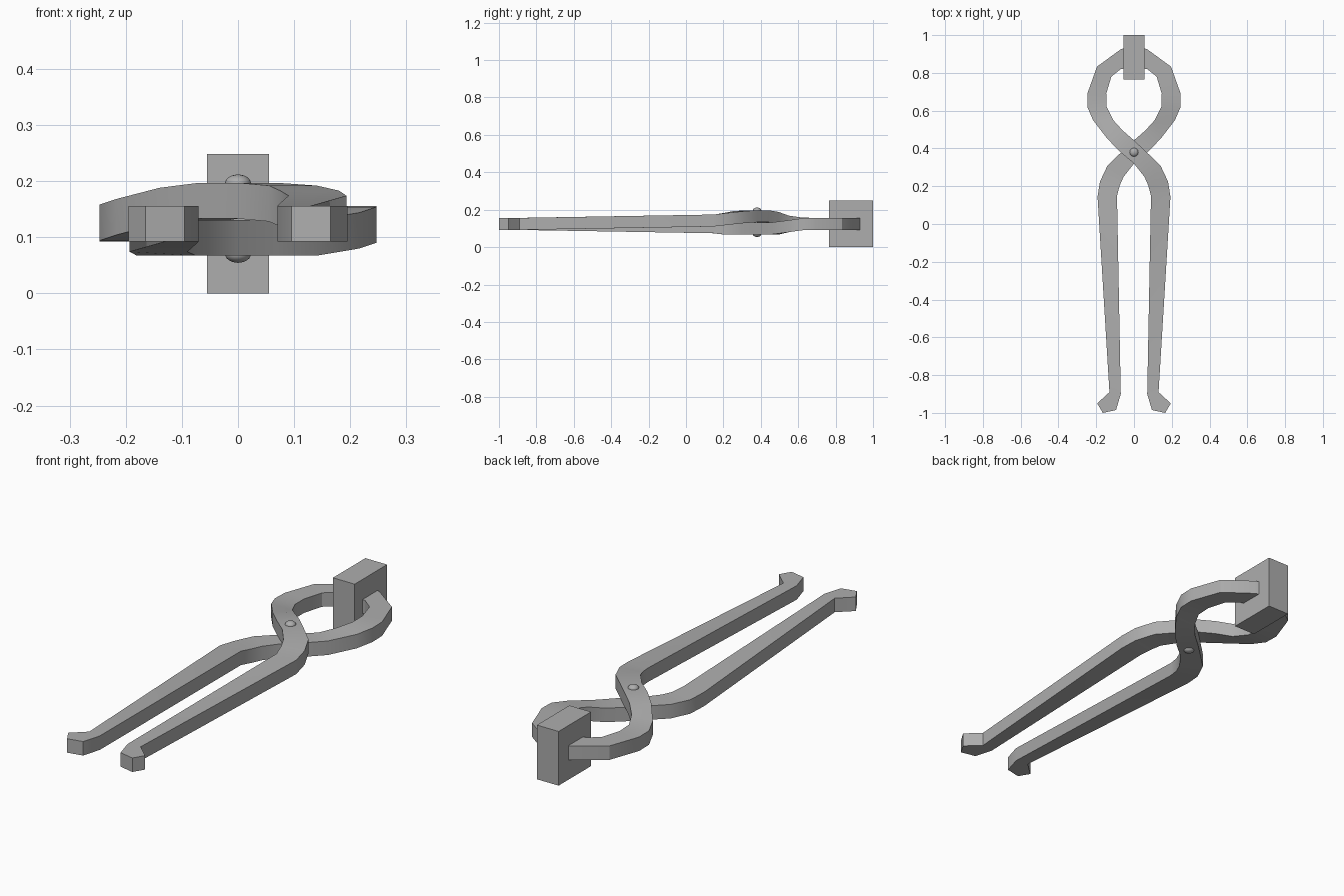
import bpy, bmesh
from mathutils import Matrix

cube = bpy.data.objects.get("Cube")
if cube:
    bpy.data.objects.remove(cube, do_unlink=True)

steel = bpy.data.materials.new("grey steel")
steel.use_nodes = True
GREY = (0.42, 0.42, 0.42, 1)
steel.diffuse_color = GREY
steel.node_tree.nodes["Principled BSDF"].inputs["Base Color"].default_value = GREY

MID = 0.124    # height of the arm ends
HALF = 0.032   # half thickness of an arm

# stations along one arm: outer x, y, inner x, y, rise towards the pivot
STATIONS = [
    (-0.04, 0.935, -0.04, 0.825, 0),
    (-0.07, 0.925, -0.07, 0.82, 0),
    (-0.196, 0.833, -0.12, 0.78, 0),
    (-0.247, 0.69, -0.147, 0.69, 0),
    (-0.247, 0.62, -0.145, 0.62, 0.002),
    (-0.217, 0.55, -0.11, 0.55, 0.012),
    (-0.14, 0.45, -0.06, 0.495, 0.032),
    (-0.069, 0.378, 0, 0.443, 0.041),
    (0, 0.32, 0.069, 0.378, 0.041),
    (0.055, 0.25, 0.14, 0.31, 0.036),
    (0.075, 0.205, 0.18, 0.225, 0.027),
    (0.09, 0.15, 0.193, 0.145, 0.018),
    (0.07, -0.9, 0.13, -0.89, 0),
    (0.095, -0.985, 0.133, -0.893, 0),
    (0.165, -1.0, 0.195, -0.95, 0),
]


def finish(bm, name):
    bmesh.ops.recalc_face_normals(bm, faces=bm.faces)
    mesh = bpy.data.meshes.new(name)
    bm.to_mesh(mesh)
    bm.free()
    mesh.materials.append(steel)
    obj = bpy.data.objects.new(name, mesh)
    bpy.context.collection.objects.link(obj)
    bpy.ops.object.select_all(action="DESELECT")
    obj.select_set(True)
    bpy.context.view_layer.objects.active = obj
    bpy.ops.object.shade_smooth_by_angle(angle=0.5)
    return obj


def arm(name, side):
    """Loft a rectangular bar; side 1 passes over the pivot, -1 passes under."""
    bm = bmesh.new()
    rings = []
    for ox, oy, ix, iy, rise in STATIONS:
        z = MID + (rise if side > 0 else -min(rise, 0.025))
        rings.append([bm.verts.new((side * x, y, z + dz)) for x, y, dz in (
            (ox, oy, -HALF), (ix, iy, -HALF), (ix, iy, HALF), (ox, oy, HALF))])
    for a, b in zip(rings, rings[1:]):
        for i in range(4):
            j = (i + 1) % 4
            bm.faces.new((a[i], a[j], b[j], b[i]))
    bm.faces.new(rings[0])
    bm.faces.new(rings[-1])
    return finish(bm, name)


def jaw(name, side):
    """Half of the gripping block at the end of an arm."""
    bm = bmesh.new()
    place = Matrix.Translation((side * 0.0275, 0.8825, MID))
    bmesh.ops.create_cube(bm, size=1, matrix=place @ Matrix.Diagonal((0.055, 0.235, 0.248, 1)))
    return finish(bm, name)


# arms and jaws
arm("upper_arm", 1)
arm("lower_arm", -1)
jaw("left_jaw", 1)
jaw("right_jaw", -1)

# pivot rivet with a domed head on each face
for name, z in (("rivet_top", 0.196), ("rivet_bottom", 0.07)):
    bm = bmesh.new()
    place = Matrix.Translation((0, 0.38, z)) @ Matrix.Diagonal((1, 1, 0.68, 1))
    bmesh.ops.create_uvsphere(bm, u_segments=24, v_segments=12, radius=0.023, matrix=place)
    finish(bm, name)
